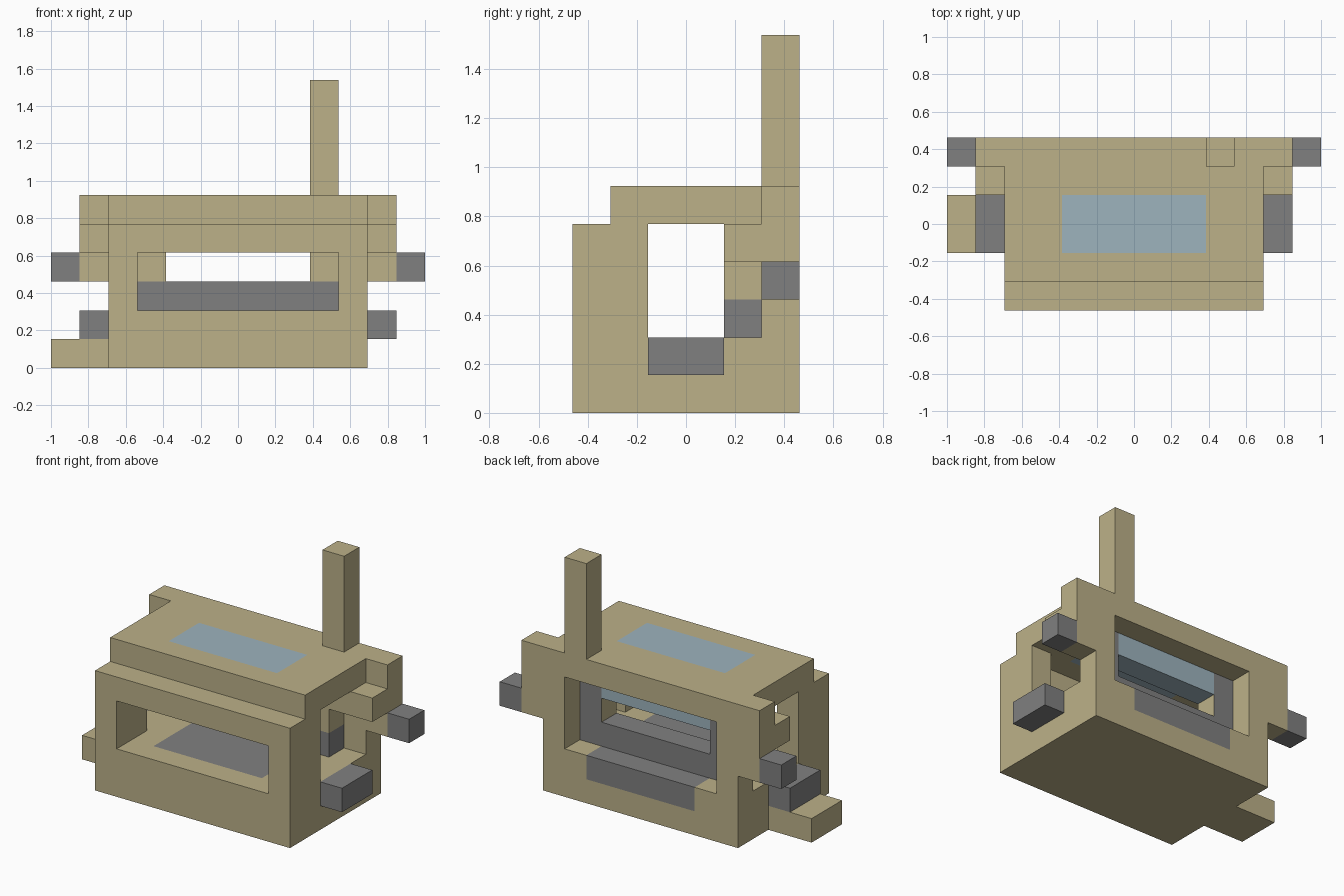
import bpy, bmesh
from mathutils import Vector

if "Cube" in bpy.data.objects:
    bpy.data.objects.remove(bpy.data.objects["Cube"])

UNIT = 2 / 13                       # edge of one building block
ORIGIN = Vector((-1, -3 * UNIT, 0))


def material(name, rgb):
    m = bpy.data.materials.new(name)
    m.use_nodes = True
    m.diffuse_color = (*rgb, 1)
    bsdf = next(n for n in m.node_tree.nodes if n.type == 'BSDF_PRINCIPLED')
    bsdf.inputs["Base Color"].default_value = (*rgb, 1)
    return m


TAN = material("tan", (0.503, 0.440, 0.250))
GREY = material("grey", (0.216, 0.216, 0.216))
GLASS = material("pale blue", (0.337, 0.451, 0.509))

owner = {}                          # block -> part name
parts = {}                          # part name -> material


def fill(name, mat, x, y, z, mirror=False):
    """Give an inclusive range of blocks to a part; later parts win."""
    if name:
        parts[name] = mat
    for i in range(x[0], x[1] + 1):
        for j in range(y[0], y[1] + 1):
            for k in range(z[0], z[1] + 1):
                for c in ([i, 12 - i] if mirror else [i]):
                    if name:
                        owner[c, j, k] = name
                    else:
                        owner.pop((c, j, k), None)


def carve(x, y, z):
    fill(None, None, x, y, z)


# Hollow body with stepped front
fill("body", TAN, (2, 10), (0, 5), (0, 4))
fill("body", TAN, (2, 10), (1, 5), (5, 5))
carve((3, 9), (1, 4), (2, 4))       # interior
carve((3, 9), (0, 0), (2, 3))       # front window
carve((3, 9), (5, 5), (2, 4))       # back window
carve((2, 10), (2, 3), (2, 4))      # side openings
carve((2, 10), (4, 4), (2, 3))      # notches beside the bar

# Roof glass, floor inlay
fill("roof_glass", GLASS, (4, 8), (2, 3), (5, 5))
fill("floor_panel", GREY, (4, 8), (1, 5), (1, 1))

# Inner frame across the back
fill("cross_bar", GREY, (3, 9), (4, 4), (2, 2))
fill("frame_posts", TAN, (3, 3), (4, 4), (3, 4), mirror=True)
fill("inner_glass", GLASS, (4, 8), (4, 4), (4, 4))

# Side details
fill("side_ears", TAN, (1, 1), (5, 5), (3, 5), mirror=True)
fill("ear_steps", TAN, (1, 1), (4, 4), (4, 4), mirror=True)
fill("ear_tips", GREY, (0, 0), (5, 5), (3, 3), mirror=True)
fill("side_blocks", GREY, (1, 1), (2, 3), (1, 1), mirror=True)
fill("side_step", TAN, (0, 1), (2, 3), (0, 0))

# Chimney
fill("chimney", TAN, (9, 9), (5, 5), (6, 9))


def build(name, mat):
    """Skin the exposed sides of a part's blocks and merge flat areas."""
    bm = bmesh.new()
    for cell, who in owner.items():
        if who != name:
            continue
        for axis in range(3):
            for side in (0, 1):
                step = [0, 0, 0]
                step[axis] = 2 * side - 1
                if tuple(c + s for c, s in zip(cell, step)) in owner:
                    continue
                u, v = (axis + 1) % 3, (axis + 2) % 3
                ring = []
                for a, b in ((0, 0), (1, 0), (1, 1), (0, 1)):
                    p = Vector(cell)
                    p[axis] += side
                    p[u] += a
                    p[v] += b
                    ring.append(bm.verts.new(ORIGIN + p * UNIT))
                face = bm.faces.new(ring if side else ring[::-1])
                # Posts have a grey back
                if name == "frame_posts" and axis == 1 and side:
                    face.material_index = 1
    bmesh.ops.remove_doubles(bm, verts=bm.verts, dist=0.001)
    bmesh.ops.dissolve_limit(bm, angle_limit=0.01, verts=bm.verts,
                             edges=bm.edges, delimit={'MATERIAL'})
    mesh = bpy.data.meshes.new(name)
    bm.to_mesh(mesh)
    bm.free()
    mesh.materials.append(mat)
    if name == "frame_posts":
        mesh.materials.append(GREY)
    obj = bpy.data.objects.new(name, mesh)
    bpy.context.scene.collection.objects.link(obj)


for part, mat in parts.items():
    build(part, mat)
